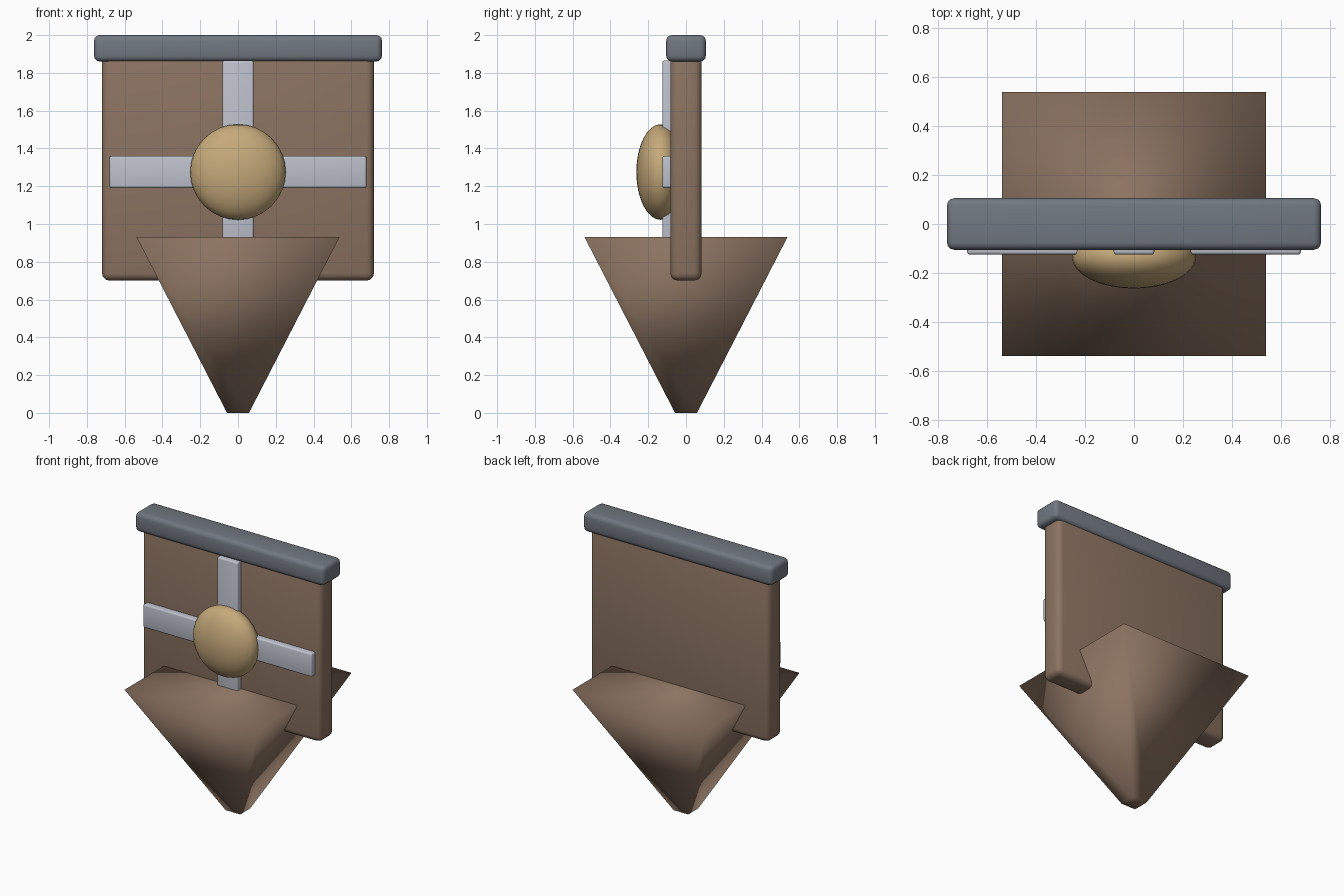
import bpy
from math import pi, sqrt

cube = bpy.data.objects.get("Cube")
if cube:
    bpy.data.objects.remove(cube, do_unlink=True)


def material(name, rgb):
    mat = bpy.data.materials.new(name)
    mat.use_nodes = True
    mat.diffuse_color = (*rgb, 1)
    mat.node_tree.nodes["Principled BSDF"].inputs["Base Color"].default_value = (*rgb, 1)
    return mat


brown = material("brown", (0.26, 0.172, 0.12))
slate = material("slate grey", (0.165, 0.188, 0.22))
silver = material("silver", (0.51, 0.535, 0.60))
gold = material("gold", (0.56, 0.40, 0.195))


def finish(name, mat):
    obj = bpy.context.object
    obj.name = name
    obj.data.materials.append(mat)
    bpy.ops.object.transform_apply(location=False, rotation=True, scale=True)
    bpy.ops.object.shade_smooth()
    return obj


def box(name, mat, low, high, bevel):
    """Rounded box between two opposite corners."""
    centre = [(a + b) / 2 for a, b in zip(low, high)]
    bpy.ops.mesh.primitive_cube_add(size=1, location=centre)
    bpy.context.object.scale = [b - a for a, b in zip(low, high)]
    obj = finish(name, mat)
    mod = obj.modifiers.new("rounded edges", "BEVEL")
    mod.width = bevel
    mod.segments = 3


# Hanging panel and the rail along its top
box("panel", brown, (-0.72, -0.083, 0.70), (0.72, 0.083, 1.90), 0.04)
box("top_rail", slate, (-0.762, -0.105, 1.86), (0.762, 0.105, 2.0), 0.03)

# Crossed strips on the front
box("vertical_strip", silver, (-0.083, -0.125, 0.69), (0.083, -0.06, 1.865), 0.012)
box("horizontal_strip", silver, (-0.68, -0.125, 1.19), (0.68, -0.06, 1.36), 0.012)

# Flattened boss over the crossing
bpy.ops.mesh.primitive_uv_sphere_add(segments=32, ring_count=16, radius=1,
                                     location=(0, -0.135, 1.275))
bpy.context.object.scale = (0.253, 0.128, 0.253)
finish("boss", gold)

# Four-sided point, softly shaded across every edge
bpy.ops.mesh.primitive_cone_add(vertices=4, radius1=0.058 * sqrt(2), radius2=0.538 * sqrt(2),
                                depth=0.932, location=(0, 0, 0.466),
                                rotation=(0, 0, pi / 4))
finish("lower_point", brown)
